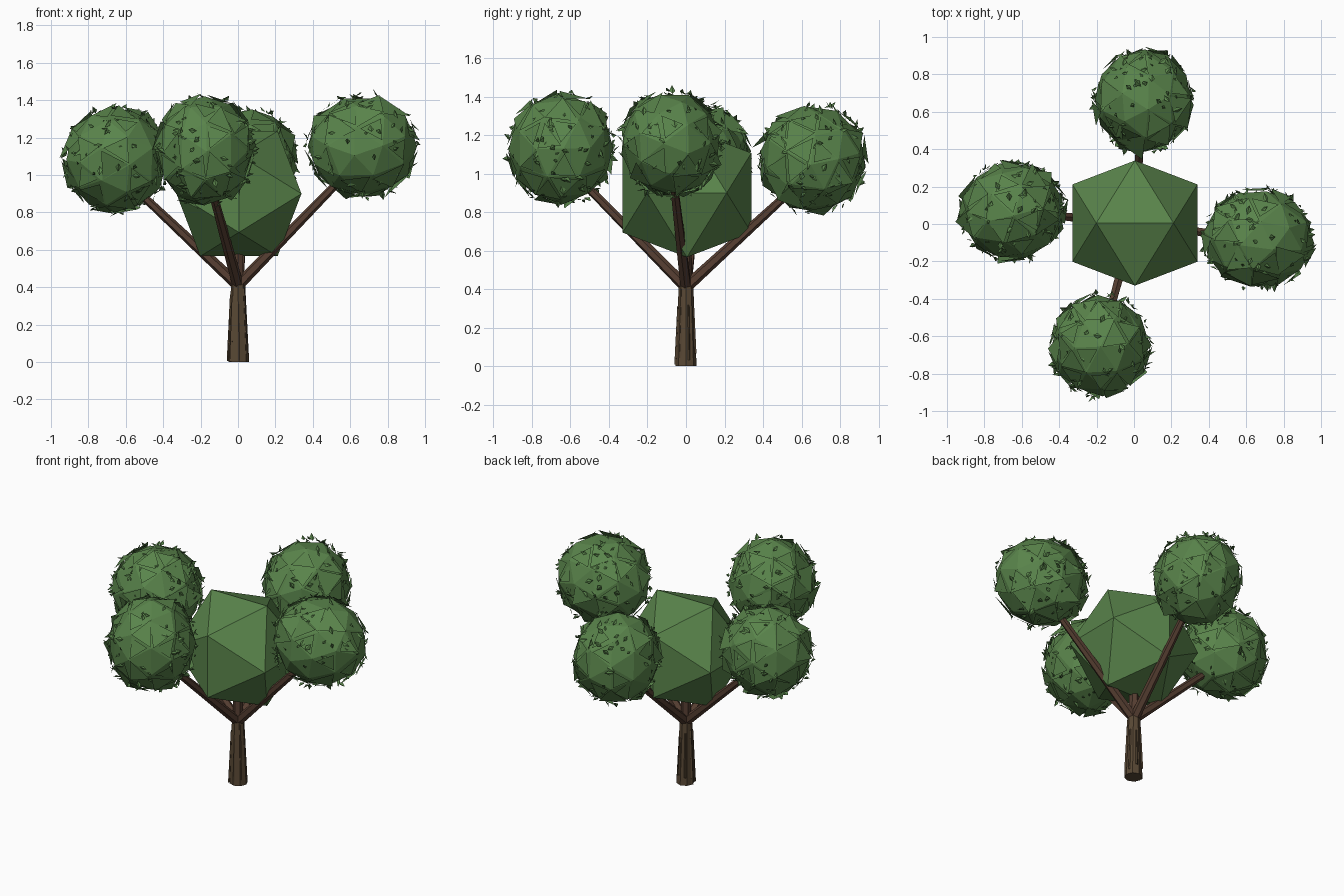
import bpy, bmesh, math, random
from mathutils import Vector, Matrix, Quaternion

random.seed(7)
if "Cube" in bpy.data.objects:
    bpy.data.objects.remove(bpy.data.objects["Cube"], do_unlink=True)


def material(name, rgb):
    m = bpy.data.materials.new(name)
    m.use_nodes = True
    m.diffuse_color = (*rgb, 1)
    m.node_tree.nodes["Principled BSDF"].inputs["Base Color"].default_value = (*rgb, 1)
    return m


GREEN = material("leaf green", (0.1, 0.23, 0.07))
BARK = material("trunk brown", (0.1, 0.065, 0.035))
TWIG = material("branch brown", (0.095, 0.05, 0.032))


def finish(bm, name, mat):
    mesh = bpy.data.meshes.new(name)
    bm.to_mesh(mesh)
    bm.free()
    mesh.materials.append(mat)
    obj = bpy.data.objects.new(name, mesh)
    bpy.context.collection.objects.link(obj)
    return obj


def icosahedron():
    """Unit icosahedron with an edge, not a corner, on top."""
    bm = bmesh.new()
    phi = (1 + math.sqrt(5)) / 2
    for s in (-1, 1):
        for t in (-phi, phi):
            for co in ((s, 0, t), (0, t, s), (t, s, 0)):
                bm.verts.new(Vector(co).normalized())
    bmesh.ops.convex_hull(bm, input=bm.verts[:])
    return bm


def random_direction():
    return Vector([random.gauss(0, 1) for _ in range(3)]).normalized()


def tapered_limb(name, start, end, r1, r2, sides, mat):
    bm = bmesh.new()
    axis = Vector(end) - Vector(start)
    bmesh.ops.create_cone(bm, cap_ends=True, segments=sides, radius1=r1,
                          radius2=r2, depth=axis.length)
    turn = axis.to_track_quat('Z', 'Y').to_matrix().to_4x4()
    bm.transform(Matrix.Translation((Vector(start) + Vector(end)) / 2) @ turn)
    return finish(bm, name, mat)


def leaf(bm, base, direction, side, length):
    """Small diamond leaf folded along its midrib."""
    mid = base + direction * length * 0.45
    lift = direction.cross(side) * length * 0.12
    a = bm.verts.new(base)
    tip = bm.verts.new(base + direction * length)
    for s in (-1, 1):
        edge = bm.verts.new(mid + side * s * length * 0.28 + lift)
        bm.faces.new((a, tip, edge) if s > 0 else (a, edge, tip))


def foliage(name, center, radii, spin):
    # Faceted core
    bm = icosahedron()
    bmesh.ops.subdivide_edges(bm, edges=bm.edges[:], cuts=1, use_grid_fill=True)
    bmesh.ops.triangulate(bm, faces=bm.faces[:])
    for v in bm.verts:
        v.co.normalize()
    bm.transform(Matrix.Diagonal((*radii, 1)) @ Matrix.Rotation(spin, 4, 'Z')
                 @ Matrix.Rotation(spin * 0.4, 4, 'X') @ Matrix.Scale(0.97, 4))
    bm.normal_update()
    # Loose tilted flakes just above the core
    for f in bm.faces[:]:
        if random.random() < 0.55:
            mid, n = f.calc_center_median(), f.normal.copy()
            tilt = Quaternion(random_direction(), random.uniform(0.08, 0.28))
            spread = random.uniform(0.75, 1.1)
            corners = [mid + n * random.uniform(0.01, 0.02)
                       + tilt @ ((v.co - mid) * spread) for v in f.verts]
            bm.faces.new([bm.verts.new(c) for c in corners])
    # Scattered small leaves
    for _ in range(130):
        out = random_direction()
        base = Vector([o * r for o, r in zip(out, radii)]) * 0.97
        tangent = out.cross(random_direction()).normalized()
        direction = (tangent + out * random.uniform(0.1, 0.9)).normalized()
        side = direction.cross(out).normalized()
        leaf(bm, base, direction, side, random.uniform(0.03, 0.06))
    bm.transform(Matrix.Translation(center))
    finish(bm, name, GREEN)


# Trunk with raised strips of bark
tapered_limb("trunk", (0.005, 0, 0), (0, 0, 0.44), 0.055, 0.037, 8, BARK)
for i in range(7):
    a = i * math.tau / 7 + 0.3
    low, high = random.uniform(0, 0.1), random.uniform(0.3, 0.42)
    foot = 0.053 - 0.04 * low
    top = 0.053 - 0.04 * high
    tapered_limb(f"bark_ridge_{i + 1}",
                 (math.cos(a) * foot, math.sin(a) * foot, low),
                 (math.cos(a) * top, math.sin(a) * top, high),
                 0.008, 0.005, 4, BARK)

# Upright stem into the central crown
tapered_limb("center_stem", (0, 0, 0.4), (0, 0, 0.75), 0.034, 0.025, 6, TWIG)

# Central crown
crown = icosahedron()
crown.transform(Matrix.Translation((0.005, 0.005, 0.9)) @ Matrix.Scale(0.393, 4))
finish(crown, "center_crown", GREEN)

# Outer crowns, each with its branch
CROWNS = {
    "right": ((-0.65, 0.07, 1.08), (0.285, 0.27, 0.29), 0.25),
    "left": ((0.665, -0.08, 1.155), (0.305, 0.27, 0.28), 0.9),
    "front": ((-0.18, -0.65, 1.13), (0.27, 0.28, 0.3), 0.05),
    "back": ((0.05, 0.66, 1.075), (0.27, 0.285, 0.29), 0.5),
}
for side, (center, radii, spin) in CROWNS.items():
    foliage(side + "_crown", center, radii, spin)
    end = (center[0], center[1], center[2] - 0.06)
    tapered_limb(side + "_branch", (0, 0, 0.41), end, 0.031, 0.019, 6, TWIG)
